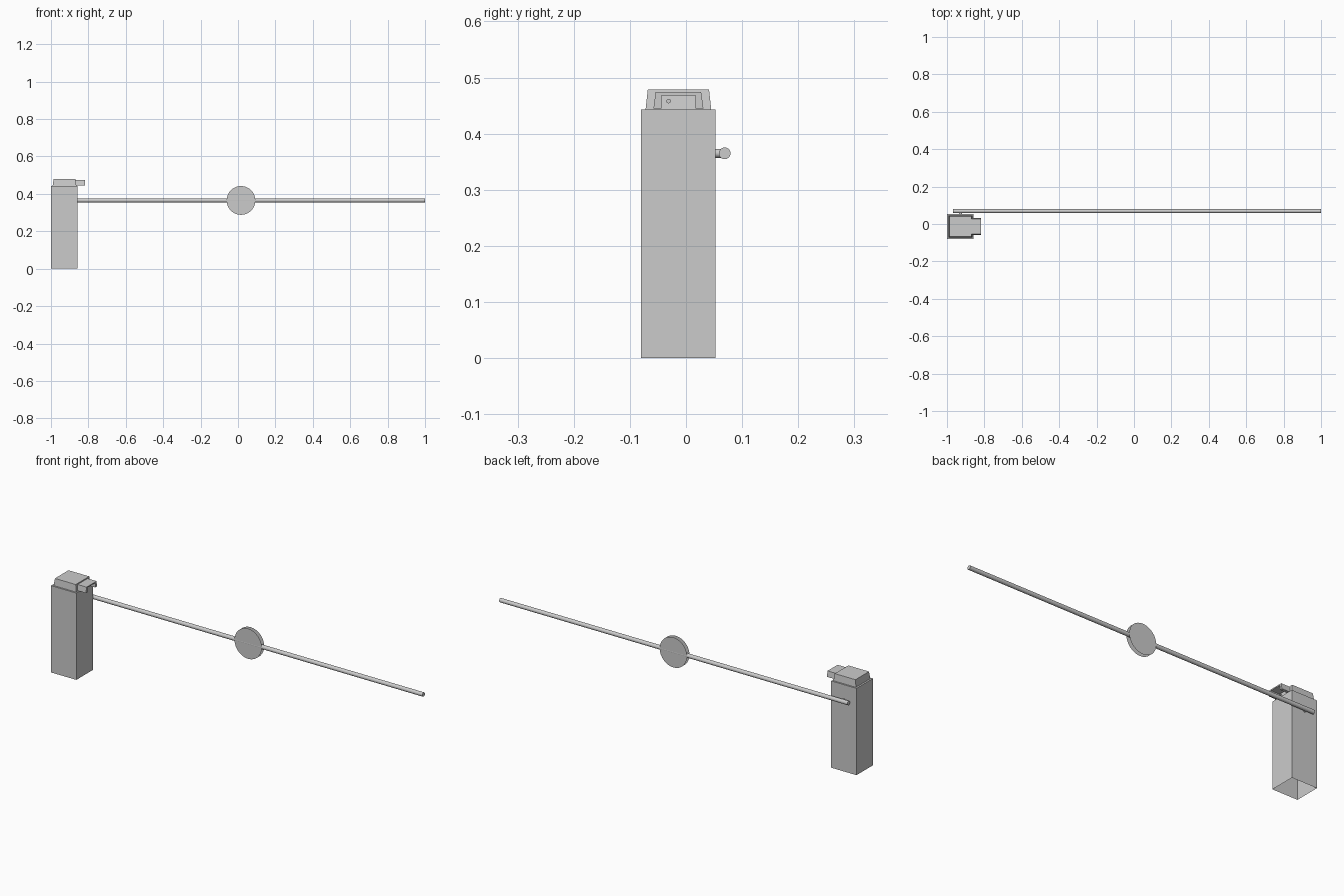
import bpy, bmesh, math
from mathutils import Matrix

if "Cube" in bpy.data.objects:
    bpy.data.objects.remove(bpy.data.objects["Cube"])


def finish(name, bm, smooth=False):
    bmesh.ops.recalc_face_normals(bm, faces=bm.faces)
    me = bpy.data.meshes.new(name)
    bm.to_mesh(me)
    bm.free()
    ob = bpy.data.objects.new(name, me)
    bpy.context.collection.objects.link(ob)
    if smooth:
        bpy.ops.object.select_all(action='DESELECT')
        ob.select_set(True)
        bpy.context.view_layer.objects.active = ob
        bpy.ops.object.shade_smooth_by_angle(angle=math.radians(35))
    return ob


def tapered_box(name, low, high, z0, z1, bottom=True):
    """Box between two rectangles given as (x0, x1, y0, y1)."""
    bm = bmesh.new()
    rings = []
    for (x0, x1, y0, y1), z in ((low, z0), (high, z1)):
        rings.append([bm.verts.new((x, y, z)) for x, y in
                      ((x0, y0), (x1, y0), (x1, y1), (x0, y1))])
    a, b = rings
    for i in range(4):
        j = (i + 1) % 4
        bm.faces.new((a[i], a[j], b[j], b[i]))
    bm.faces.new(b)
    if bottom:
        bm.faces.new(a[::-1])
    return finish(name, bm)


def rod(name, axis, center, radius, length, sides):
    bm = bmesh.new()
    turn = Matrix.Rotation(math.pi / 2, 4, 'Y' if axis == 'X' else 'X')
    bmesh.ops.create_cone(bm, cap_ends=True, segments=sides, radius1=radius,
                          radius2=radius, depth=length,
                          matrix=Matrix.Translation(center) @ turn)
    return finish(name, bm, True)


# Hollow cabinet, open underneath
post = (-1.0, -0.857, -0.08, 0.053)
tapered_box("cabinet", post, post, 0, 0.443, bottom=False)

# Tapered lid
tapered_box("lid", (-0.991, -0.864, -0.072, 0.045),
            (-0.986, -0.869, -0.068, 0.041), 0.443, 0.479)

# Hood over the lens: inverted U section drawn out along x
section = [(-0.058, 0.445), (-0.054, 0.474), (0.027, 0.474), (0.031, 0.445),
           (0.017, 0.445), (0.017, 0.468), (-0.044, 0.468), (-0.044, 0.445)]
bm = bmesh.new()
face = bm.faces.new([bm.verts.new((-0.875, y, z)) for y, z in section])
ext = bmesh.ops.extrude_face_region(bm, geom=[face])
for v in ext["geom"]:
    if isinstance(v, bmesh.types.BMVert):
        v.co.x = -0.818
finish("lens_hood", bm)

# Small lens on the lid under the hood
rod("lens", 'X', (-0.864, -0.031, 0.458), 0.004, 0.008, 16)

# Pivot and boom
rod("pivot", 'Y', (-0.928, 0.058, 0.365), 0.008, 0.014, 16)
rod("boom", 'X', (0.0165, 0.069, 0.365), 0.0105, 1.967, 16)

# Pair of thin sign discs either side of the boom
for name, y in (("sign_disc_front", 0.059), ("sign_disc_back", 0.079)):
    bm = bmesh.new()
    bmesh.ops.create_circle(bm, cap_ends=True, segments=32, radius=0.077,
                            matrix=Matrix.Translation((0.016, y, 0.365))
                            @ Matrix.Rotation(math.pi / 2, 4, 'X'))
    finish(name, bm)
